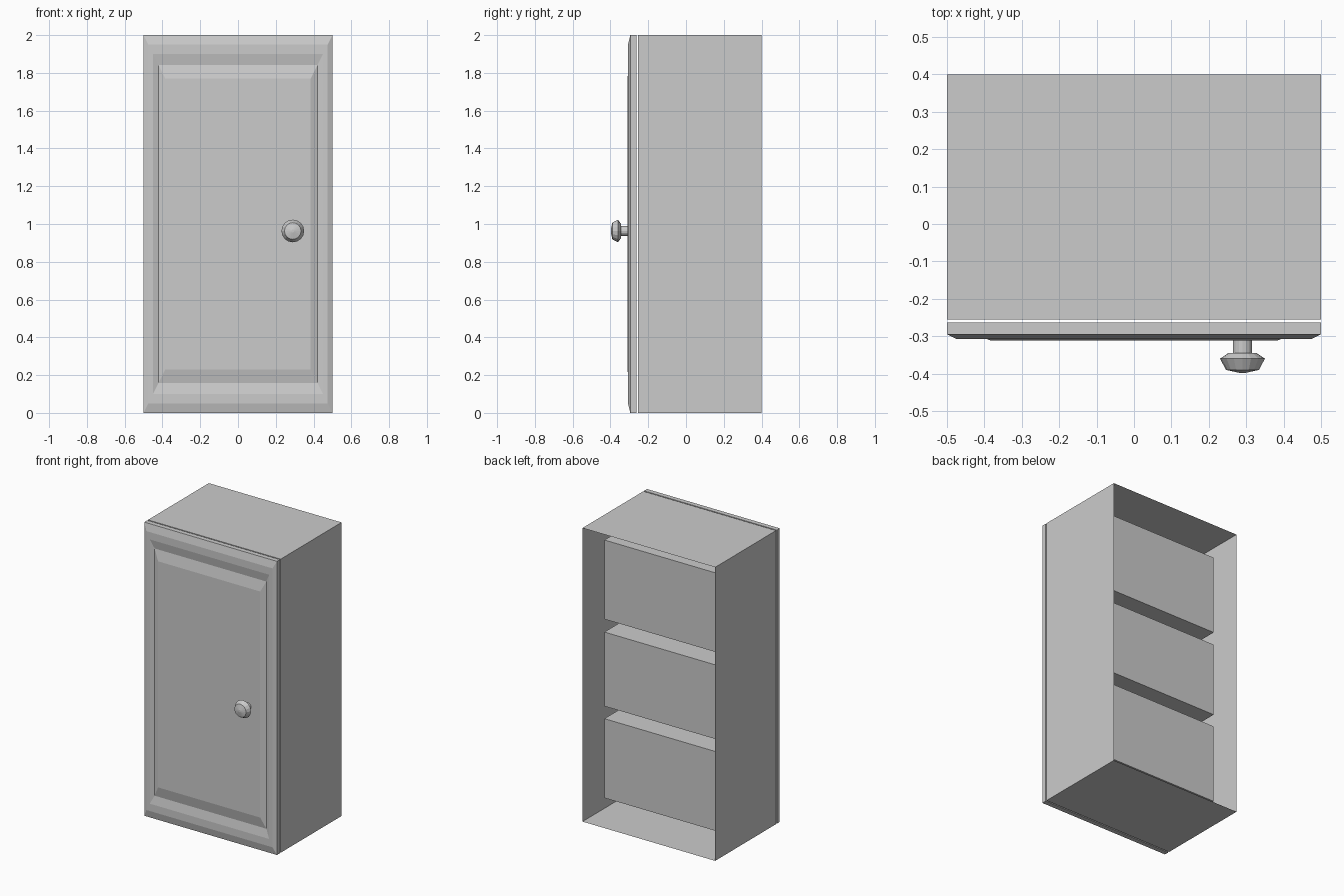
import bpy, bmesh, math
from mathutils import Vector

if "Cube" in bpy.data.objects:
    bpy.data.objects.remove(bpy.data.objects["Cube"])


def finish(name, bm):
    bmesh.ops.recalc_face_normals(bm, faces=bm.faces)
    mesh = bpy.data.meshes.new(name)
    bm.to_mesh(mesh)
    bm.free()
    obj = bpy.data.objects.new(name, mesh)
    bpy.context.collection.objects.link(obj)
    return obj


def loft(name, rings):
    """Skin a list of equal-length point rings and cap both ends."""
    bm = bmesh.new()
    loops = [[bm.verts.new(p) for p in ring] for ring in rings]
    n = len(loops[0])
    for a, b in zip(loops, loops[1:]):
        for i in range(n):
            j = (i + 1) % n
            bm.faces.new((a[i], a[j], b[j], b[i]))
    bm.faces.new(loops[0])
    bm.faces.new(loops[-1])
    return finish(name, bm)


# Cabinet body: thin shell, open at the back, three compartments pushed in from the front
FRONT, BACK, POCKET = -0.255, 0.40, 0.25
xs = [-0.5, -0.44, 0.44, 0.5]
zs = [0, 0.12, 0.66, 0.745, 1.25, 1.338, 1.877, 2.0]
bm = bmesh.new()
grid = [[bm.verts.new((x, FRONT, z)) for z in zs] for x in xs]
openings = []
for i in range(len(xs) - 1):
    for k in range(len(zs) - 1):
        f = bm.faces.new((grid[i][k], grid[i + 1][k], grid[i + 1][k + 1], grid[i][k + 1]))
        if i == 1 and k % 2 == 1:
            openings.append(f)
border = [e for e in bm.edges if e.is_boundary]
pockets = bmesh.ops.extrude_discrete_faces(bm, faces=openings)["faces"]
for f in pockets:
    for v in f.verts:
        v.co.y = POCKET
sides = bmesh.ops.extrude_edge_only(bm, edges=border)["geom"]
for v in sides:
    if isinstance(v, bmesh.types.BMVert):
        v.co.y = BACK
finish("cabinet_body", bm)

# Door: rectangular rings (x inset, y); vertical inset is twice the horizontal one
door_profile = [(0, -0.263), (0, -0.295), (0.025, -0.307), (0.05, -0.307),
                (0.079, -0.296), (0.115, -0.311)]
loft("door", [[(sx * (0.5 - d), y, 1 + sz * (1 - 2 * d))
               for sx, sz in ((-1, -1), (1, -1), (1, 1), (-1, 1))]
              for d, y in door_profile])

# Knob: turned profile (radius, y)
knob_profile = [(0.026, -0.305), (0.026, -0.345), (0.038, -0.345), (0.06, -0.36),
                (0.044, -0.39), (0.008, -0.398)]
SEGMENTS = 16
angles = [2 * math.pi * i / SEGMENTS for i in range(SEGMENTS)]
loft("knob", [[(0.29 + r * math.cos(a), y, 0.963 + r * math.sin(a)) for a in angles]
              for r, y in knob_profile])
